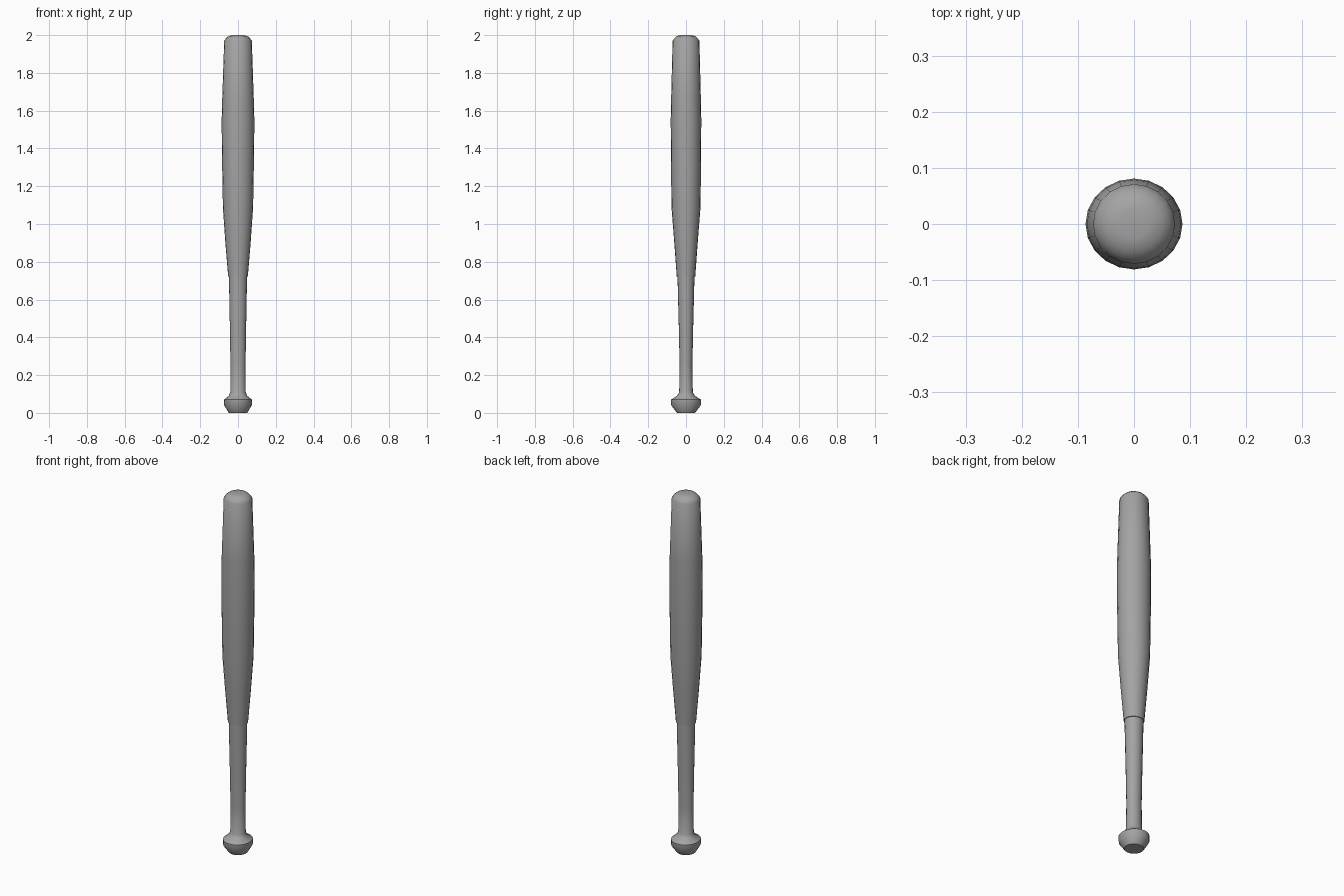
import bpy, bmesh, math

if "Cube" in bpy.data.objects:
    bpy.data.objects.remove(bpy.data.objects["Cube"])

SIDES = 20

# Dark grey finish
grey = bpy.data.materials.new("dark_grey")
grey.diffuse_color = (0.37, 0.37, 0.37, 1)
grey.use_nodes = True
grey.node_tree.nodes["Principled BSDF"].inputs["Base Color"].default_value = grey.diffuse_color


def turned(name, rings):
    """Lofted, slightly oval turned part; each ring is (z, radius x, radius y)."""
    bm = bmesh.new()
    loops = []
    for z, rx, ry in rings:
        loops.append([bm.verts.new((rx * math.cos(i * math.tau / SIDES),
                                    ry * math.sin(i * math.tau / SIDES), z))
                      for i in range(SIDES)])
    for a, b in zip(loops, loops[1:]):
        for i in range(SIDES):
            j = (i + 1) % SIDES
            bm.faces.new((a[i], a[j], b[j], b[i]))
    bm.faces.new(loops[0][::-1])
    bm.faces.new(loops[-1])
    mesh = bpy.data.meshes.new(name)
    bm.to_mesh(mesh)
    bm.free()
    mesh.materials.append(grey)
    obj = bpy.data.objects.new(name, mesh)
    bpy.context.collection.objects.link(obj)
    bpy.ops.object.select_all(action='DESELECT')
    bpy.context.view_layer.objects.active = obj
    obj.select_set(True)
    bpy.ops.object.shade_smooth_by_angle(angle=math.radians(35))
    return obj


# Knob and slim grip
turned("knob_and_handle", [
    (0.0, 0.049, 0.048), (0.04, 0.073, 0.078), (0.07, 0.074, 0.079),
    (0.09, 0.049, 0.047), (0.11, 0.041, 0.036), (0.26, 0.040, 0.034),
    (0.45, 0.043, 0.038), (0.725, 0.048, 0.045),
])

# Barrel with rounded end, overlapping the grip with a small lip
turned("barrel", [
    (0.722, 0.052, 0.049), (0.90, 0.067, 0.062), (1.09, 0.080, 0.077),
    (1.40, 0.0855, 0.080), (1.55, 0.0865, 0.081), (1.65, 0.084, 0.079),
    (1.97, 0.073, 0.071), (1.983, 0.064, 0.062), (1.995, 0.050, 0.049),
    (2.0, 0.026, 0.026),
])
